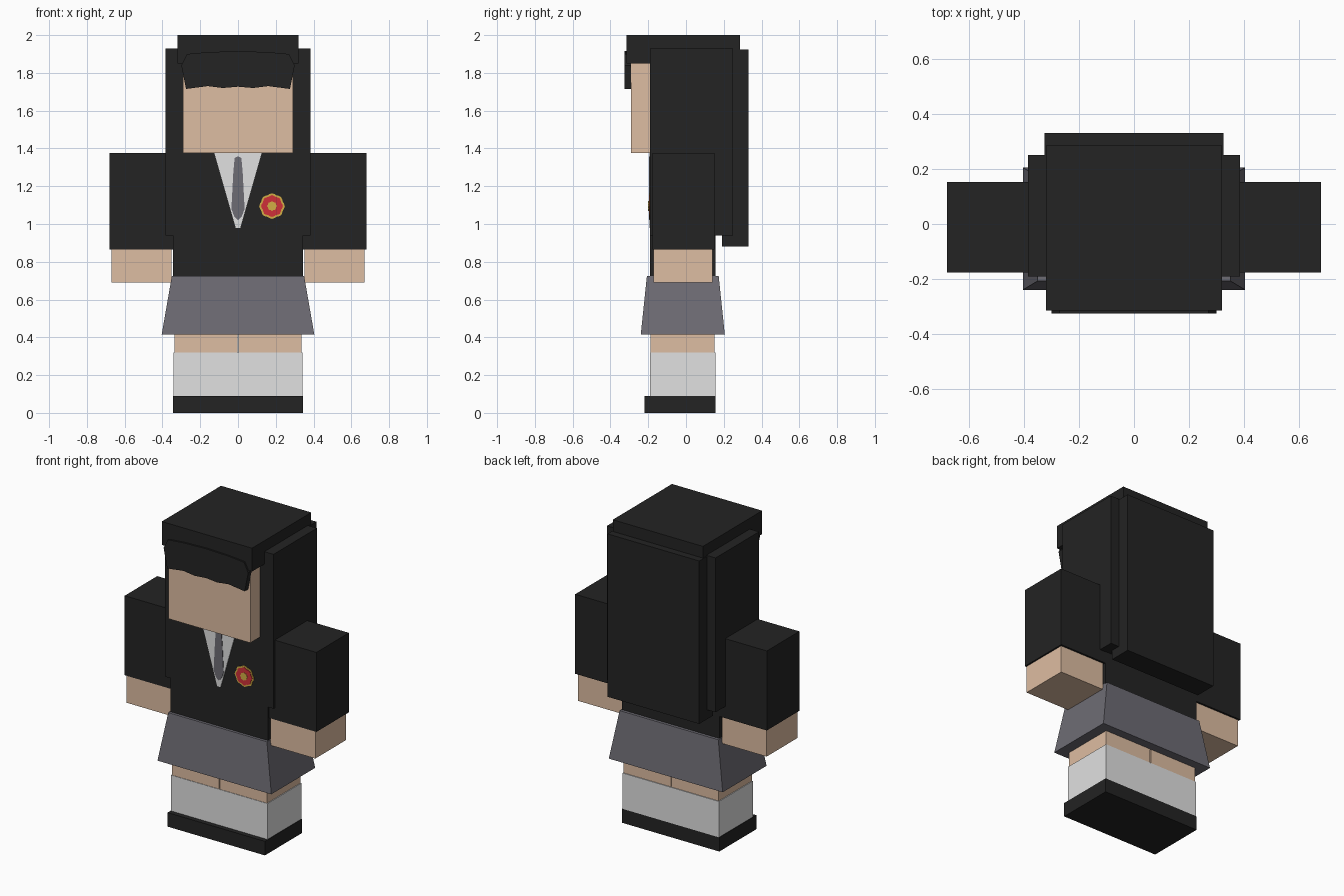
import bpy, bmesh
from math import cos, sin, tau

cube = bpy.data.objects.get("Cube")
if cube:
    bpy.data.objects.remove(cube, do_unlink=True)


def material(name, r, g, b):
    m = bpy.data.materials.new(name)
    m.use_nodes = True
    m.diffuse_color = (r, g, b, 1)
    m.node_tree.nodes["Principled BSDF"].inputs["Base Color"].default_value = (r, g, b, 1)
    return m


black = material("black", 0.017, 0.017, 0.017)
skin = material("skin", 0.73, 0.51, 0.36)
white = material("white", 0.75, 0.75, 0.75)
grey = material("grey", 0.155, 0.15, 0.175)
red = material("red", 0.62, 0.03, 0.04)
gold = material("gold", 0.65, 0.42, 0.06)


def finish(name, bm, mat):
    bmesh.ops.recalc_face_normals(bm, faces=bm.faces)
    mesh = bpy.data.meshes.new(name)
    bm.to_mesh(mesh)
    bm.free()
    mesh.materials.append(mat)
    obj = bpy.data.objects.new(name, mesh)
    bpy.context.collection.objects.link(obj)
    return obj


def box(name, mat, x, y, z, flare=0):
    """Box from ranges; flare widens the bottom."""
    bm = bmesh.new()
    bmesh.ops.create_cube(bm, size=1)
    for v in bm.verts:
        grow = flare if v.co.z < 0 else 0
        sx, sy = (1 if v.co.x > 0 else -1), (1 if v.co.y > 0 else -1)
        v.co = (x[sx > 0] + sx * grow, y[sy > 0] + sy * grow * 0.6, z[v.co.z > 0])
    return finish(name, bm, mat)


def pair(name, mat, x, y, z):
    """Matching boxes on the left (+x) and right."""
    box("left_" + name, mat, x, y, z)
    box("right_" + name, mat, (-x[1], -x[0]), y, z)


def plate(name, mat, points, front, depth):
    """Outline in x, z extruded backwards from y = front."""
    bm = bmesh.new()
    face = bm.faces.new([bm.verts.new((x, front, z)) for x, z in points])
    new = bmesh.ops.extrude_face_region(bm, geom=[face])["geom"]
    moved = [g for g in new if isinstance(g, bmesh.types.BMVert)]
    bmesh.ops.translate(bm, verts=moved, vec=(0, depth, 0))
    return finish(name, bm, mat)


def mirrored(half):
    return half + [(-x, z) for x, z in reversed(half) if x > 0]


# Legs, socks and shoes
pair("shoe", black, (0, 0.345), (-0.22, 0.155), (0, 0.09))
pair("sock", white, (0, 0.342), (-0.19, 0.155), (0.09, 0.32))
pair("leg", skin, (0.003, 0.337), (-0.187, 0.15), (0.32, 0.5))

# Clothes, arms and hands
box("skirt", grey, (-0.35, 0.35), (-0.207, 0.173), (0.415, 0.725), flare=0.054)
box("torso", black, (-0.345, 0.345), (-0.19, 0.155), (0.7, 1.375))
pair("sleeve", black, (0.345, 0.68), (-0.177, 0.152), (0.865, 1.375))
pair("hand", skin, (0.352, 0.67), (-0.173, 0.14), (0.69, 0.865))

# Head and hair
box("head", skin, (-0.29, 0.29), (-0.29, 0.25), (1.375, 1.9))
box("hair_cap", black, (-0.32, 0.32), (-0.315, 0.285), (1.85, 2.0))
pair("side_hair", black, (0.29, 0.385), (-0.19, 0.25), (0.94, 1.93))
box("back_hair", black, (-0.325, 0.325), (0.19, 0.33), (0.88, 1.925))
plate("fringe", black, mirrored([
    (0, 1.915), (0.16, 1.91), (0.27, 1.9), (0.3, 1.84), (0.275, 1.715),
    (0.16, 1.73), (0.08, 1.72), (0, 1.727)]), -0.325, 0.035)

# Shirt front and tie
plate("shirt_front", white, mirrored([(0.125, 1.375), (0.012, 0.98)]), -0.194, 0.005)
plate("tie", grey, mirrored([
    (0, 1.358), (0.018, 1.35), (0.025, 1.27), (0.035, 1.08), (0.02, 1.04),
    (0, 1.02)]), -0.197, 0.004)

# Round badge on the left chest, layered with a scalloped rim
for name, mat, radius, wave, front in (
        ("badge_rim", gold, 0.065, 0.003, -0.194),
        ("badge_disc", red, 0.055, 0.003, -0.197),
        ("badge_centre", gold, 0.024, 0.002, -0.2)):
    outline = []
    for i in range(32):
        a = tau * i / 32
        r = radius + wave * cos(8 * a)
        outline.append((0.18 + r * cos(a), 1.095 + r * sin(a)))
    plate(name, mat, outline, front, 0.005)
